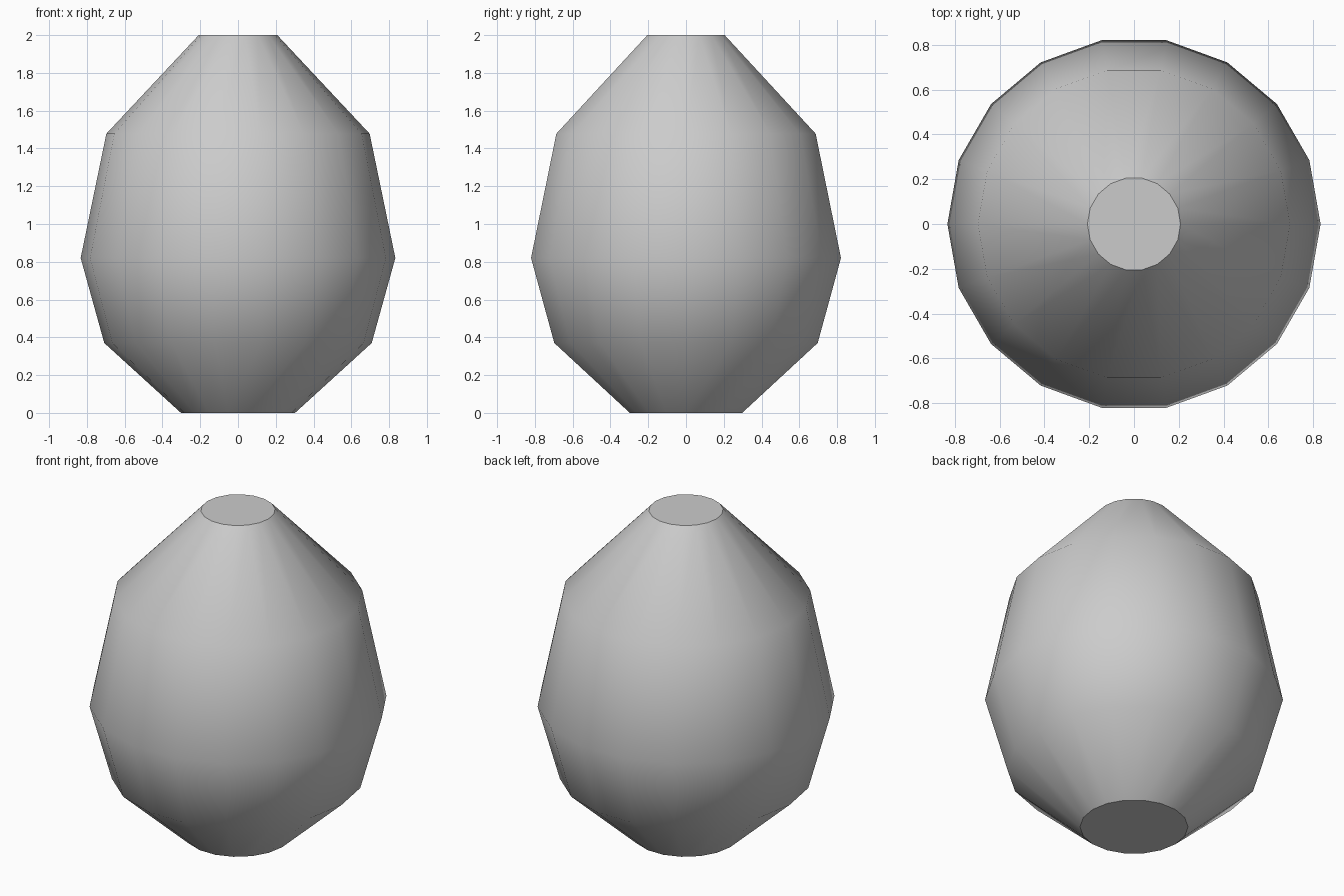
import bpy, bmesh
from math import cos, sin, pi, radians

cube = bpy.data.objects.get("Cube")
if cube:
    bpy.data.objects.remove(cube, do_unlink=True)

SIDES = 18
PROFILE = [(0.302, 0.0), (0.708, 0.37), (0.833, 0.82), (0.697, 1.478), (0.208, 2.0)]  # radius, height

# Plain grey surface
grey = bpy.data.materials.new("plain_grey")
grey.use_nodes = True
colour = (0.6, 0.6, 0.6, 1.0)
grey.diffuse_color = colour
grey.node_tree.nodes["Principled BSDF"].inputs["Base Color"].default_value = colour

# Egg body: stacked rings, bridged and capped flat at both ends
bm = bmesh.new()
rings = []
for radius, height in PROFILE:
    angles = [2 * pi * i / SIDES for i in range(SIDES)]
    rings.append([bm.verts.new((radius * cos(a), radius * sin(a), height)) for a in angles])
for low, high in zip(rings, rings[1:]):
    for i in range(SIDES):
        j = (i + 1) % SIDES
        bm.faces.new((low[i], low[j], high[j], high[i]))
bm.faces.new(rings[0][::-1])
bm.faces.new(rings[-1])

mesh = bpy.data.meshes.new("egg_body")
bm.to_mesh(mesh)
bm.free()
mesh.materials.append(grey)
egg = bpy.data.objects.new("egg_body", mesh)
bpy.context.collection.objects.link(egg)

# Smooth sides, crisp end caps
bpy.ops.object.select_all(action='DESELECT')
egg.select_set(True)
bpy.context.view_layer.objects.active = egg
bpy.ops.object.shade_smooth_by_angle(angle=radians(38))
